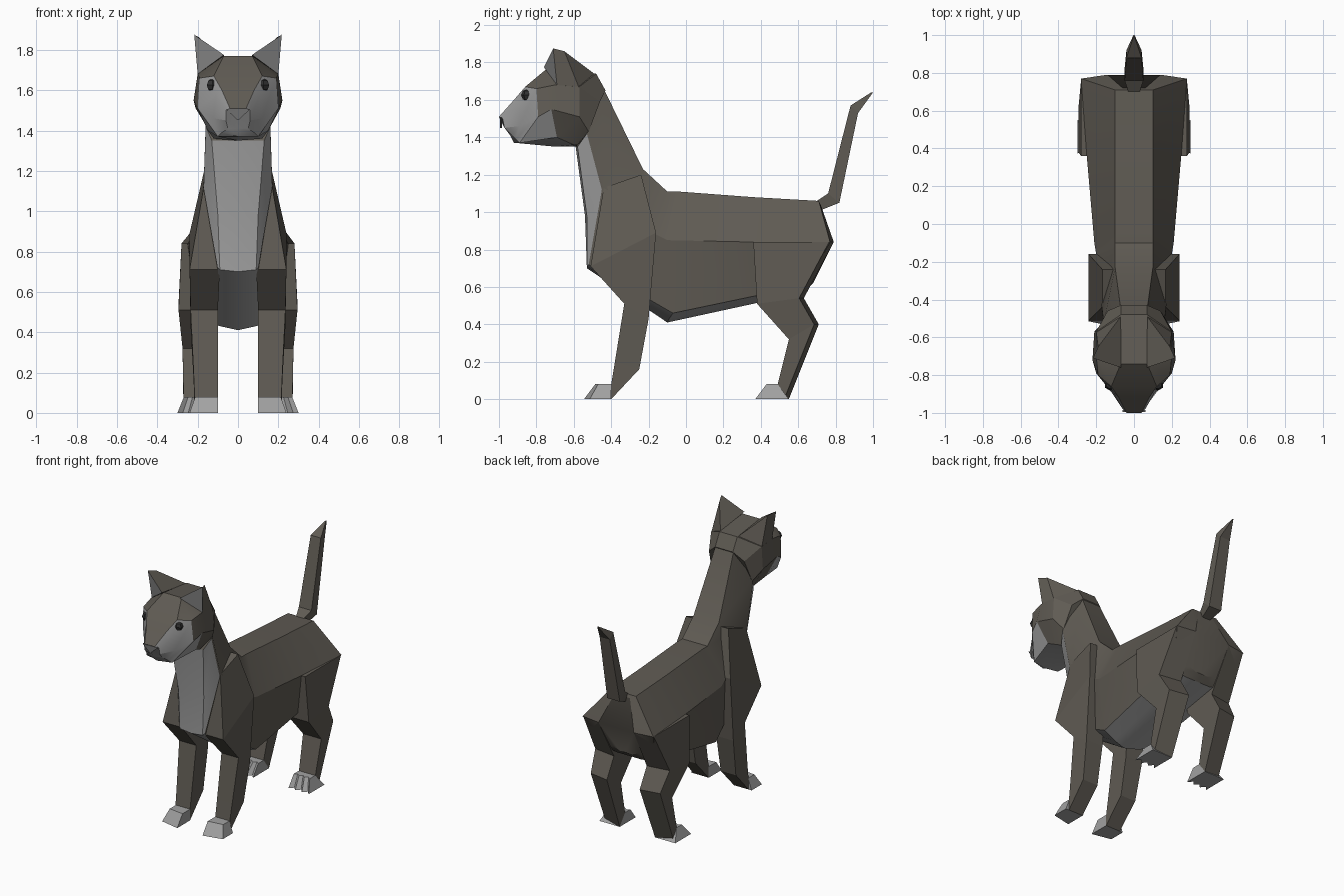
import bpy
import bmesh
from math import radians
from mathutils import Vector

default_cube = bpy.data.objects.get("Cube")
if default_cube:
    bpy.data.objects.remove(default_cube, do_unlink=True)


def make_material(name, red, green, blue):
    material = bpy.data.materials.new(name)
    material.use_nodes = True
    colour = (red, green, blue, 1)
    material.diffuse_color = colour
    material.node_tree.nodes["Principled BSDF"].inputs["Base Color"].default_value = colour
    return material


dark_fur = make_material("dark fur", .115, .104, .087)
light_fur = make_material("light fur", .36, .36, .36)
ear_grey = make_material("ear grey", .25, .25, .25)
nose_grey = make_material("nose grey", .16, .16, .16)
eye_black = make_material("eye black", .03, .03, .03)


def finish(name, mesh_data, materials, smooth_angle=0):
    """Turn a bmesh into a named object with its materials and shading."""
    bmesh.ops.recalc_face_normals(mesh_data, faces=mesh_data.faces)
    mesh = bpy.data.meshes.new(name)
    mesh_data.to_mesh(mesh)
    mesh_data.free()
    for material in materials:
        mesh.materials.append(material)
    part = bpy.data.objects.new(name, mesh)
    bpy.context.collection.objects.link(part)
    if smooth_angle:
        bpy.ops.object.select_all(action="DESELECT")
        part.select_set(True)
        bpy.context.view_layer.objects.active = part
        bpy.ops.object.shade_smooth_by_angle(angle=radians(smooth_angle))
    return part


def loft(name, rings, materials, rule=None, smooth_angle=0):
    """Skin a closed surface over rings; rule(station, column) picks the colour."""
    mesh_data = bmesh.new()
    loops = [[mesh_data.verts.new(point) for point in ring] for ring in rings]
    count = len(loops[0])
    for station, (near, far) in enumerate(zip(loops, loops[1:])):
        for column in range(count):
            following = (column + 1) % count
            face = mesh_data.faces.new((near[column], near[following], far[following], far[column]))
            face.material_index = rule(station, column) if rule else 0
    for station, loop in ((-1, loops[0]), (len(rings), loops[-1])):
        cap = mesh_data.faces.new(loop)
        cap.material_index = rule(station, -1) if rule else 0
    return finish(name, mesh_data, materials, smooth_angle)


def symmetric(half):
    """Complete a half ring that ends on the centre line."""
    return half + [(-x, y, z) for x, y, z in reversed(half[:-1])]


def mirrored(rings, side):
    return [[(side * x, y, z) for x, y, z in ring] for ring in rings]


def limb_ring(front, back, inner, outer, chamfer=.02):
    """Four-sided limb section with the outer back edge pulled forward."""
    return [(inner, *front), (outer, *front), (outer, back[0] - chamfer, back[1]), (inner, *back)]


# Neck and torso: spine edge, upper side, lower side, belly edge, keel
body_halves = [
    [(.07, -.45, 1.68), (.16, -.52, 1.44), (.16, -.53, 1.42), (.13, -.58, 1.35), (0, -.59, 1.35)],
    [(.10, -.23, 1.23), (.17, -.44, 1.14), (.17, -.45, 1.12), (.10, -.53, .98), (0, -.54, .98)],
    [(.10, -.10, 1.11), (.20, -.16, .88), (.10, -.52, .72), (.09, -.53, .71), (0, -.53, .70)],
    [(.10, -.04, 1.11), (.21, -.10, .85), (.19, -.07, .46), (.09, -.09, .43), (0, -.10, .41)],
    [(.10, .36, 1.08), (.25, .36, .84), (.21, .36, .55), (.10, .36, .53), (0, .36, .51)],
    [(.10, .71, 1.06), (.28, .77, .84), (.20, .64, .60), (.10, .64, .58), (0, .64, .58)],
    [(.06, .72, 1.04), (.14, .79, .84), (.10, .68, .64), (.05, .68, .62), (0, .68, .62)],
]


def body_colour(station, column):
    return 1 if 2 <= column <= 5 and 0 <= station <= 4 else 0


loft("body", [symmetric(half) for half in body_halves], [dark_fur, light_fur], body_colour, 25)

# Head: crown edge, temple, cheek, jaw, throat
head_halves = [
    [(.07, -.43, 1.65), (.14, -.46, 1.59), (.16, -.52, 1.43), (.10, -.58, 1.36), (0, -.59, 1.35)],
    [(.07, -.48, 1.74), (.20, -.57, 1.67), (.21, -.57, 1.51), (.12, -.60, 1.36), (0, -.61, 1.35)],
    [(.07, -.74, 1.77), (.20, -.70, 1.68), (.22, -.72, 1.55), (.15, -.69, 1.40), (0, -.70, 1.35)],
    [(.12, -.86, 1.67), (.19, -.80, 1.66), (.20, -.79, 1.51), (.10, -.89, 1.37), (0, -.91, 1.37)],
    [(.08, -.92, 1.60), (.11, -.89, 1.58), (.12, -.89, 1.46), (.08, -.91, 1.39), (0, -.92, 1.37)],
    [(.04, -1, 1.51), (.06, -.98, 1.50), (.06, -.97, 1.45), (.05, -.93, 1.41), (0, -.94, 1.41)],
]


def head_colour(station, column):
    if column == 8 or station < 1:
        return 0
    if station >= 3:
        return 1
    # The pale jaw runs back under the dark cheeks
    return 1 if column in (3, 4) or (station == 2 and column in (2, 5)) else 0


loft("head", [symmetric(half) for half in head_halves], [dark_fur, light_fur], head_colour, 25)

# Nose: a thin downward triangle on the end of the muzzle
nose_outline = [Vector((.06, -.985, 1.505)), Vector((-.06, -.985, 1.505)), Vector((0, -.985, 1.45))]
loft("nose", [nose_outline, [point + Vector((0, -.009, 0)) for point in nose_outline]], [nose_grey])

# Tail: kinked and tapering to a point
tail_sections = [
    ((.70, 1.06), (.72, 1.01), .03),
    ((.76, 1.10), (.82, 1.05), .05),
    ((.88, 1.57), (.92, 1.53), .04),
    ((.99, 1.64), (1, 1.64), .003),
]
loft("tail", [limb_ring(upper, lower, -width, width, 0) for upper, lower, width in tail_sections], [dark_fur])

# Limb sections from top to bottom: front edge, back edge, inner x, outer x
front_leg = [
    ((-.44, 1.13), (-.24, 1.20), .08, .168),
    ((-.51, .71), (-.16, .89), .09, .24),
    ((-.33, .51), (-.20, .43), .10, .235),
    ((-.38, .20), (-.25, .16), .10, .22),
    ((-.40, .08), (-.40, 0), .10, .215),
]
hind_leg = [
    ((.36, .84), (.79, .84), .14, .28),
    ((.38, .51), (.63, .54), .13, .295),
    ((.55, .32), (.71, .40), .13, .275),
    ((.49, .08), (.55, 0), .14, .27),
]


def paw_rings(toe, heel, inner, outer, ridges):
    """Wedge paw skinned sideways, with a groove between neighbouring toes."""
    rings = []
    for step in range(ridges):
        x = inner + (outer - inner) * step / (ridges - 1)
        groove = .03 if step % 2 else 0
        top_x = x + (inner - x) * .2
        rings.append([(x, toe + groove, 0), (top_x, toe + .06 + groove / 2, .08),
                      (top_x, heel[0], .08), (x, heel[1], 0)])
    return rings


ear_front = [(.217, -.71, 1.875), (.07, -.76, 1.775), (.20, -.69, 1.68)]
ear_back = [(.19, -.65, 1.86), (.07, -.49, 1.74), (.20, -.57, 1.66)]


def ear_colour(station, column):
    return 1 if station == -1 else 0


for side, label in ((1, "left"), (-1, "right")):
    # Legs
    for name, sections, chamfer in (("front_leg", front_leg, 0), ("hind_leg", hind_leg, .025)):
        rings = [limb_ring(*section, chamfer) for section in sections]
        loft(label + "_" + name, mirrored(rings, side), [dark_fur])
    # Paws
    front_paw = paw_rings(-.545, (-.40, -.40), .10, .24, 2)
    hind_paw = paw_rings(.37, (.49, .55), .14, .30, 7)
    loft(label + "_front_paw", mirrored(front_paw, side), [light_fur])
    loft(label + "_hind_paw", mirrored(hind_paw, side), [light_fur])
    # Ears
    loft(label + "_ear", mirrored([ear_front, ear_back], side), [dark_fur, ear_grey], ear_colour)
    # Eyes
    eye_mesh = bmesh.new()
    bmesh.ops.create_uvsphere(eye_mesh, u_segments=6, v_segments=4, radius=.032)
    bmesh.ops.translate(eye_mesh, verts=eye_mesh.verts, vec=(side * .127, -.85, 1.625))
    finish(label + "_eye", eye_mesh, [eye_black])
